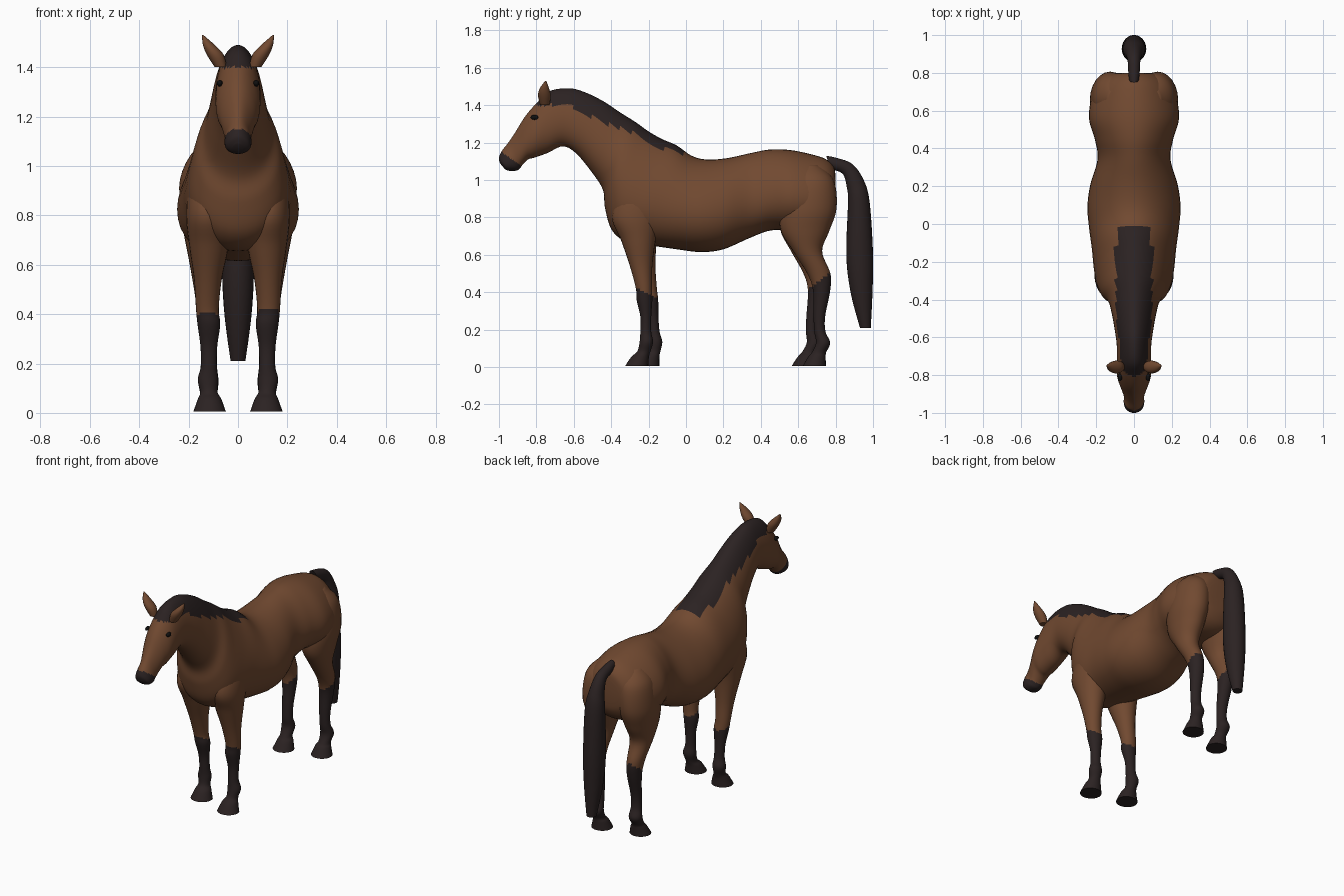
import bpy, bmesh, math

cube = bpy.data.objects.get("Cube")
if cube:
    bpy.data.objects.remove(cube, do_unlink=True)


def make_material(name, colour):
    mat = bpy.data.materials.new(name)
    mat.use_nodes = True
    mat.diffuse_color = (*colour, 1)
    mat.node_tree.nodes["Principled BSDF"].inputs["Base Color"].default_value = (*colour, 1)
    return mat


BROWN = make_material("bay_brown", (0.165, 0.067, 0.03))
DARK = make_material("dark_hair", (0.024, 0.016, 0.016))
EYE = make_material("eye_black", (0.005, 0.005, 0.005))


def smooth_path(sections, steps):
    """Catmull-Rom interpolation through a list of equal-length tuples."""
    result = []
    last = len(sections) - 1
    for i in range(last):
        a, b = sections[max(i - 1, 0)], sections[i]
        c, d = sections[i + 1], sections[min(i + 2, last)]
        for k in range(steps):
            t = k / steps
            result.append([
                q + t * (r - p) / 2
                + t * t * (p - 2.5 * q + 2 * r - s / 2)
                + t ** 3 * (1.5 * (q - r) + (s - p) / 2)
                for p, q, r, s in zip(a, b, c, d)])
    result.append(list(sections[last]))
    return result


def loft(name, sections, is_dark, steps=6, sides=40, pinch=0.0):
    """Skin rings; a section is (y, z) of one edge, (y, z) of the other, centre x, half width."""
    bm = bmesh.new()
    rings = []
    for y1, z1, y2, z2, x, w in smooth_path(sections, steps):
        ring = []
        for j in range(sides):
            angle = math.tau * j / sides
            c, s = math.cos(angle), math.sin(angle)
            ring.append(bm.verts.new((
                x + w * s * (1 - pinch * c),
                (y1 + y2) / 2 + (y1 - y2) / 2 * c,
                (z1 + z2) / 2 + (z1 - z2) / 2 * c)))
        rings.append(ring)
    for low, high in zip(rings, rings[1:]):
        for j in range(sides):
            k = (j + 1) % sides
            bm.faces.new((low[j], low[k], high[k], high[j]))
    bm.faces.new(rings[0])
    bm.faces.new(rings[-1])
    bmesh.ops.recalc_face_normals(bm, faces=bm.faces)
    for face in bm.faces:
        face.material_index = int(is_dark(face.calc_center_median()))
    mesh = bpy.data.meshes.new(name)
    bm.to_mesh(mesh)
    bm.free()
    mesh.materials.append(BROWN)
    mesh.materials.append(DARK)
    mesh.shade_smooth()
    mesh.set_sharp_from_angle(angle=math.radians(50))
    obj = bpy.data.objects.new(name, mesh)
    bpy.context.collection.objects.link(obj)
    return obj


def column(name, sections, side, shift, is_dark, steps=6):
    """Upright limb from (z, y, half depth, x, half width); shift moves its foot along y."""
    rows = []
    for z, y, depth, x, w in sections:
        y += shift * max(0, 1 - z / 0.75)
        rows.append((y - depth, z, y + depth, z, x * side, w))
    return loft(name, rows, is_dark, steps, 24)


# Body, neck and head: top line, under line, half width
trunk = [
    (.80, 1.02, .80, .88, .08),
    (.79, 1.07, .79, .82, .13),
    (.75, 1.11, .75, .76, .185),
    (.68, 1.135, .68, .73, .22),
    (.56, 1.16, .56, .73, .235),
    (.45, 1.163, .45, .73, .205),
    (.35, 1.145, .34, .69, .19),
    (.22, 1.117, .2, .63, .228),
    (.11, 1.11, .08, .615, .243),
    (.03, 1.13, -.05, .63, .235),
    (-.05, 1.185, -.19, .65, .22),
    (-.13, 1.22, -.31, .665, .21),
    (-.2, 1.26, -.395, .73, .195),
    (-.27, 1.31, -.433, .85, .17),
    (-.35, 1.36, -.445, .95, .135),
    (-.44, 1.42, -.51, 1.05, .115),
    (-.53, 1.465, -.59, 1.145, .1),
    (-.62, 1.49, -.66, 1.18, .09),
    (-.73, 1.475, -.74, 1.145, .09),
    (-.8, 1.41, -.81, 1.12, .088),
    (-.86, 1.34, -.845, 1.11, .075),
    (-.91, 1.26, -.875, 1.08, .06),
    (-.95, 1.2, -.89, 1.06, .052),
    (-.985, 1.155, -.91, 1.05, .054),
    (-1, 1.12, -.95, 1.05, .045),
    (-.995, 1.09, -.97, 1.06, .02),
]


def mane_or_muzzle(p):
    crest = p.z > min(1.08 - 0.51 * p.y, 1.4) and -0.82 < p.y < -0.01
    muzzle = p.y < -0.88 and p.z < 1.16 - 0.72 * (p.y + 1)
    return crest and abs(p.x) < 0.095 or muzzle


loft("body_neck_and_head", [(*row[:4], 0, row[4]) for row in trunk],
     mane_or_muzzle, pinch=0.17)

# Tail: outer line, inner line, half width
tail = [
    (.75, 1.13, .77, 1.06, .025),
    (.81, 1.117, .79, 1.055, .03),
    (.89, 1.085, .84, 1.03, .034),
    (.95, 1.0, .86, .96, .045),
    (.982, .88, .866, .88, .06),
    (1, .6, .857, .6, .065),
    (.997, .4, .88, .4, .055),
    (.988, .21, .93, .21, .03),
]
loft("tail", [(*row[:4], 0, row[4]) for row in tail], lambda p: True, sides=24)

# Limbs: height, y, half depth, x, half width
front_leg = [
    (1.02, -.2, .05, .12, .03),
    (.93, -.23, .12, .13, .068),
    (.8, -.265, .13, .125, .085),
    (.68, -.255, .093, .118, .08),
    (.54, -.24, .06, .122, .056),
    (.42, -.225, .043, .124, .046),
    (.36, -.222, .042, .118, .046),
    (.27, -.215, .029, .118, .034),
    (.19, -.215, .029, .118, .032),
    (.135, -.212, .036, .122, .041),
    (.085, -.225, .035, .118, .035),
    (.055, -.245, .047, .115, .048),
    (.005, -.264, .062, .115, .066),
]
hind_leg = [
    (1.08, .66, .05, .1, .04),
    (1.0, .67, .12, .115, .095),
    (.85, .655, .15, .128, .106),
    (.73, .637, .13, .132, .088),
    (.62, .65, .078, .133, .066),
    (.5, .71, .062, .128, .05),
    (.41, .725, .046, .122, .044),
    (.27, .713, .031, .118, .034),
    (.19, .716, .03, .118, .033),
    (.13, .733, .038, .12, .041),
    (.08, .712, .038, .118, .036),
    (.055, .7, .047, .115, .047),
    (.005, .686, .062, .115, .064),
]
ear = [
    (1.4, -.755, .024, .07, .024),
    (1.45, -.757, .034, .092, .034),
    (1.49, -.757, .025, .118, .024),
    (1.53, -.75, .003, .143, .003),
]

for label, side in (("left", 1), ("right", -1)):
    # The left front leg steps forward, the left hind leg trails
    column(label + "_front_leg", front_leg, side, 0 if side > 0 else 0.06,
           lambda p: p.z < 0.4 - 0.5 * (p.y + 0.22))
    column(label + "_hind_leg", hind_leg, side, 0 if side > 0 else -0.06,
           lambda p: p.z < 0.46 + 0.8 * (p.y - 0.71))
    column(label + "_ear", ear, side, 0, lambda p: False, 4)

    # Eye
    bpy.ops.mesh.primitive_uv_sphere_add(
        segments=16, ring_count=8, radius=1, location=(side * 0.074, -0.81, 1.335))
    eye = bpy.context.object
    eye.name = label + "_eye"
    eye.scale = (0.012, 0.021, 0.013)
    eye.data.materials.append(EYE)
    eye.data.shade_smooth()
